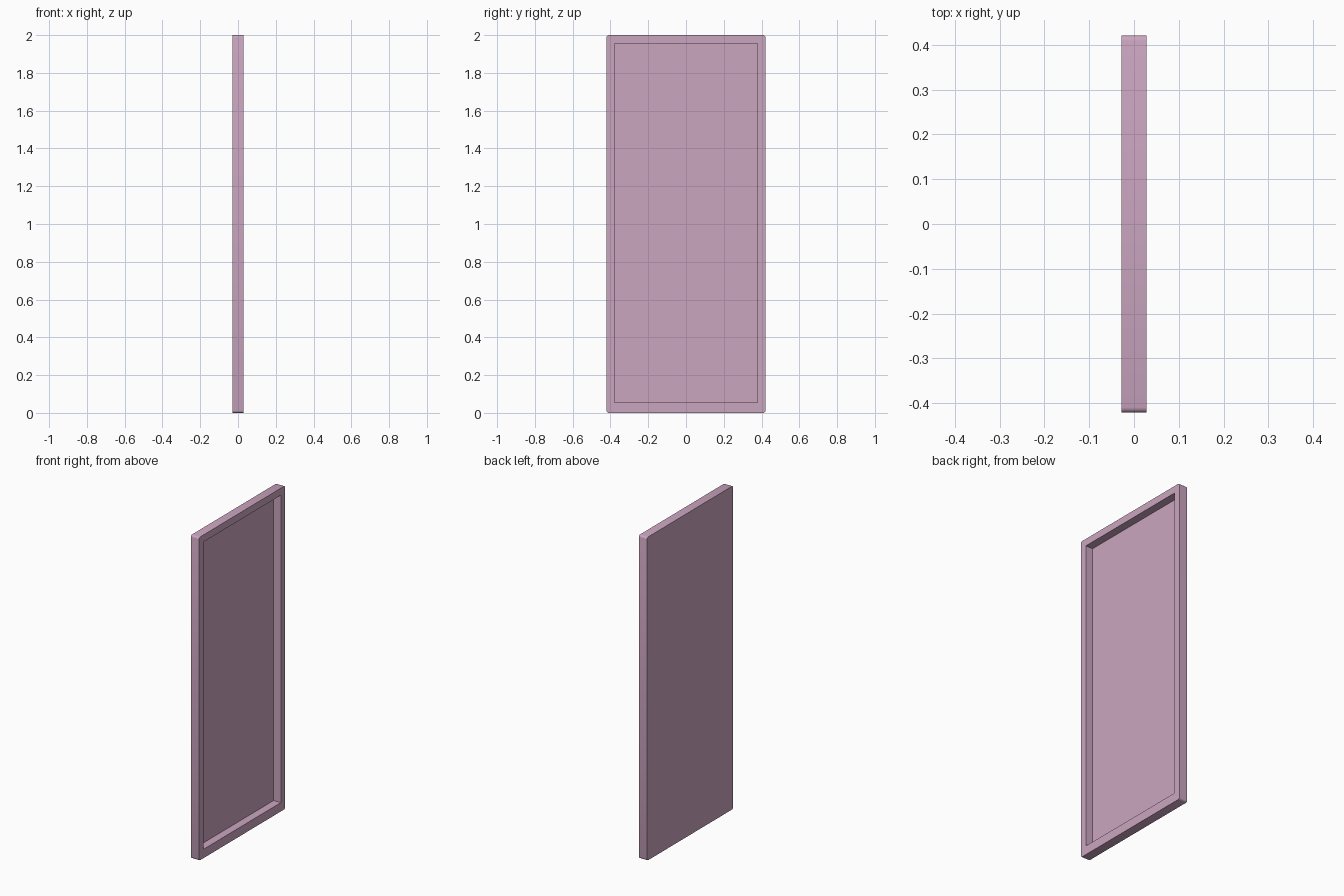
import bpy, math, bmesh

if "Cube" in bpy.data.objects:
    bpy.data.objects.remove(bpy.data.objects["Cube"])

# Overall sizes
HX, HY, H = 0.028, 0.421, 2.0
IY, Z0, Z1 = 0.378, 0.055, 1.956   # recess opening
FLOOR = -0.021                      # recess floor in x


def box(name, lo, hi, corner=0.0):
    """Box between two corners, optionally rounding the edges along x."""
    bm = bmesh.new()
    bmesh.ops.create_cube(bm, size=1)
    for v in bm.verts:
        for i in range(3):
            v.co[i] = hi[i] if v.co[i] > 0 else lo[i]
    if corner:
        edges = [e for e in bm.edges
                 if abs(e.verts[0].co.x - e.verts[1].co.x) > 1e-4]
        bmesh.ops.bevel(bm, geom=edges, offset=corner, segments=3,
                        profile=0.5, affect='EDGES')
    me = bpy.data.meshes.new(name)
    bm.to_mesh(me)
    bm.free()
    ob = bpy.data.objects.new(name, me)
    bpy.context.collection.objects.link(ob)
    return ob


# Tray-like panel with softly rounded outline
panel = box("door_panel", (-HX, -HY, 0), (HX, HY, H), 0.012)

# Recess cut into the +x face
cutter = box("recess_cutter", (FLOOR, -IY, Z0), (HX + 0.1, IY, Z1))
cutter.hide_render = True
mod = panel.modifiers.new("recess", 'BOOLEAN')
mod.operation = 'DIFFERENCE'
mod.solver = 'EXACT'
mod.object = cutter
bpy.context.view_layer.objects.active = panel
panel.select_set(True)
bpy.ops.object.modifier_apply(modifier=mod.name)
bpy.data.objects.remove(cutter)

# Smooth rounded corners, sharp edges elsewhere
bpy.ops.object.shade_smooth_by_angle(angle=math.radians(40))

# Dusty pink finish
mat = bpy.data.materials.new("dusty_pink")
mat.diffuse_color = (0.60, 0.38, 0.53, 1)
mat.use_nodes = True
mat.node_tree.nodes["Principled BSDF"].inputs["Base Color"].default_value = mat.diffuse_color
panel.data.materials.append(mat)
